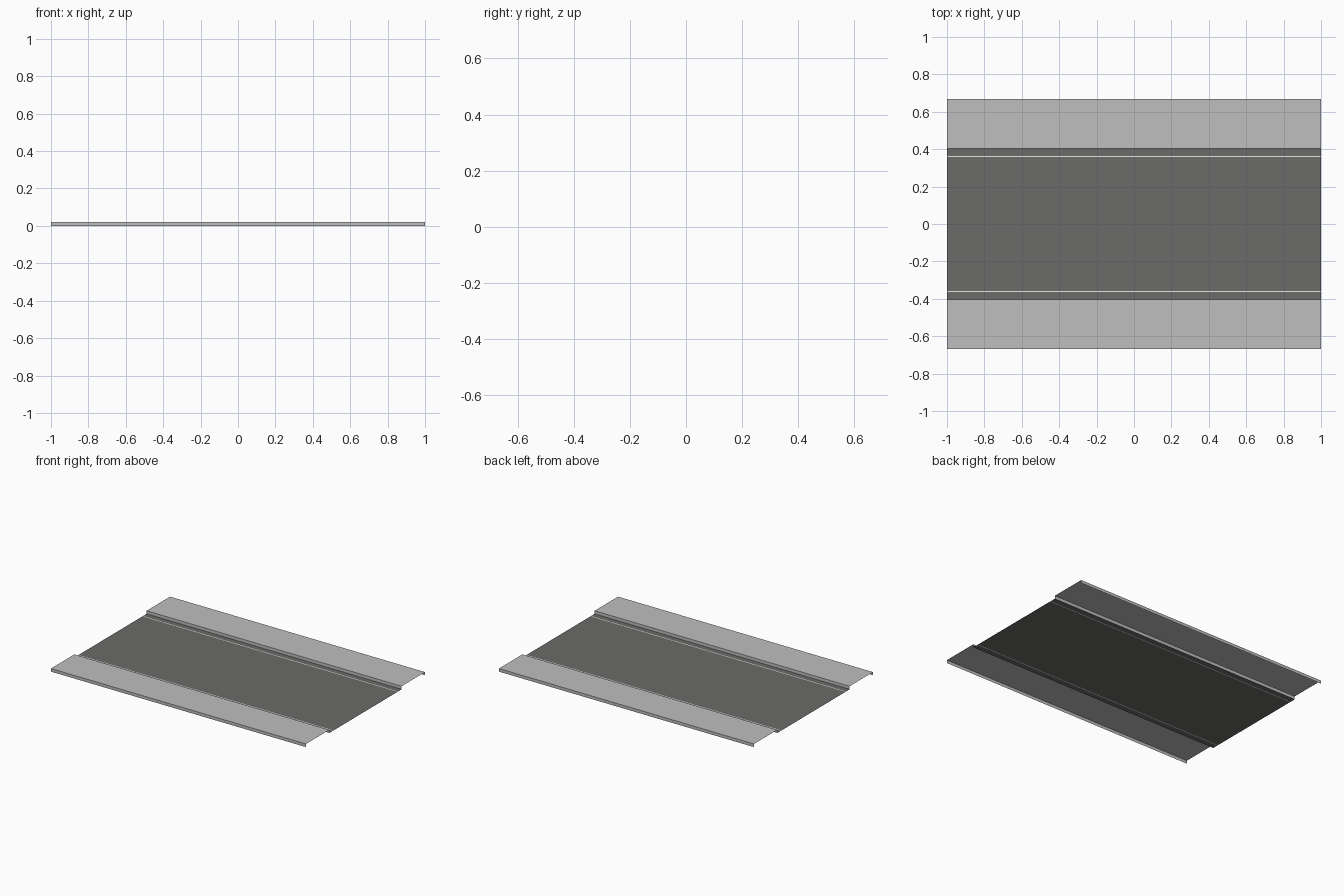
import bpy

if "Cube" in bpy.data.objects:
    bpy.data.objects.remove(bpy.data.objects["Cube"])

HALF_LEN = 1.0      # road runs along x
CURB_Y = 0.405      # road / pavement boundary
EDGE_Y = 0.667      # outer pavement edge
TOP_Z = 0.022       # pavement height
LINE_IN, LINE_OUT = 0.358, 0.364   # painted line


def material(name, rgb):
    m = bpy.data.materials.new(name)
    m.diffuse_color = (*rgb, 1.0)
    m.use_nodes = True
    m.node_tree.nodes["Principled BSDF"].inputs["Base Color"].default_value = m.diffuse_color
    return m


asphalt = material("dark_asphalt", (0.145, 0.15, 0.138))
concrete = material("light_concrete", (0.52, 0.52, 0.52))
paint = material("white_paint", (0.85, 0.85, 0.85))


def sheet(name, profile, mat):
    """Sweep an open (y, z) profile along x, leaving the ends open."""
    verts = [(x, y, z) for y, z in profile for x in (-HALF_LEN, HALF_LEN)]
    faces = [(2 * i, 2 * i + 1, 2 * i + 3, 2 * i + 2)
             for i in range(len(profile) - 1)]
    mesh = bpy.data.meshes.new(name)
    mesh.from_pydata(verts, [], faces)
    mesh.materials.append(mat)
    ob = bpy.data.objects.new(name, mesh)
    bpy.context.collection.objects.link(ob)
    return ob


# Central carriageway between the painted lines
sheet("road_surface", [(-LINE_IN, 0), (LINE_IN, 0)], asphalt)

# Mirrored edge parts; profiles run from -y to +y so faces point up/out
for side, s in (("front", -1), ("back", 1)):
    def strip(name, profile, mat):
        pts = [(s * y, z) for y, z in profile]
        sheet(f"{side}_{name}", pts if s > 0 else pts[::-1], mat)

    strip("edge_line", [(LINE_IN, 0), (LINE_OUT, 0)], paint)
    strip("road_edge", [(LINE_OUT, 0), (CURB_Y, 0)], asphalt)
    # Pavement: inner kerb face, walking surface, outer face
    strip("pavement", [(CURB_Y, 0), (CURB_Y, TOP_Z),
                       (EDGE_Y, TOP_Z), (EDGE_Y, 0)], concrete)
